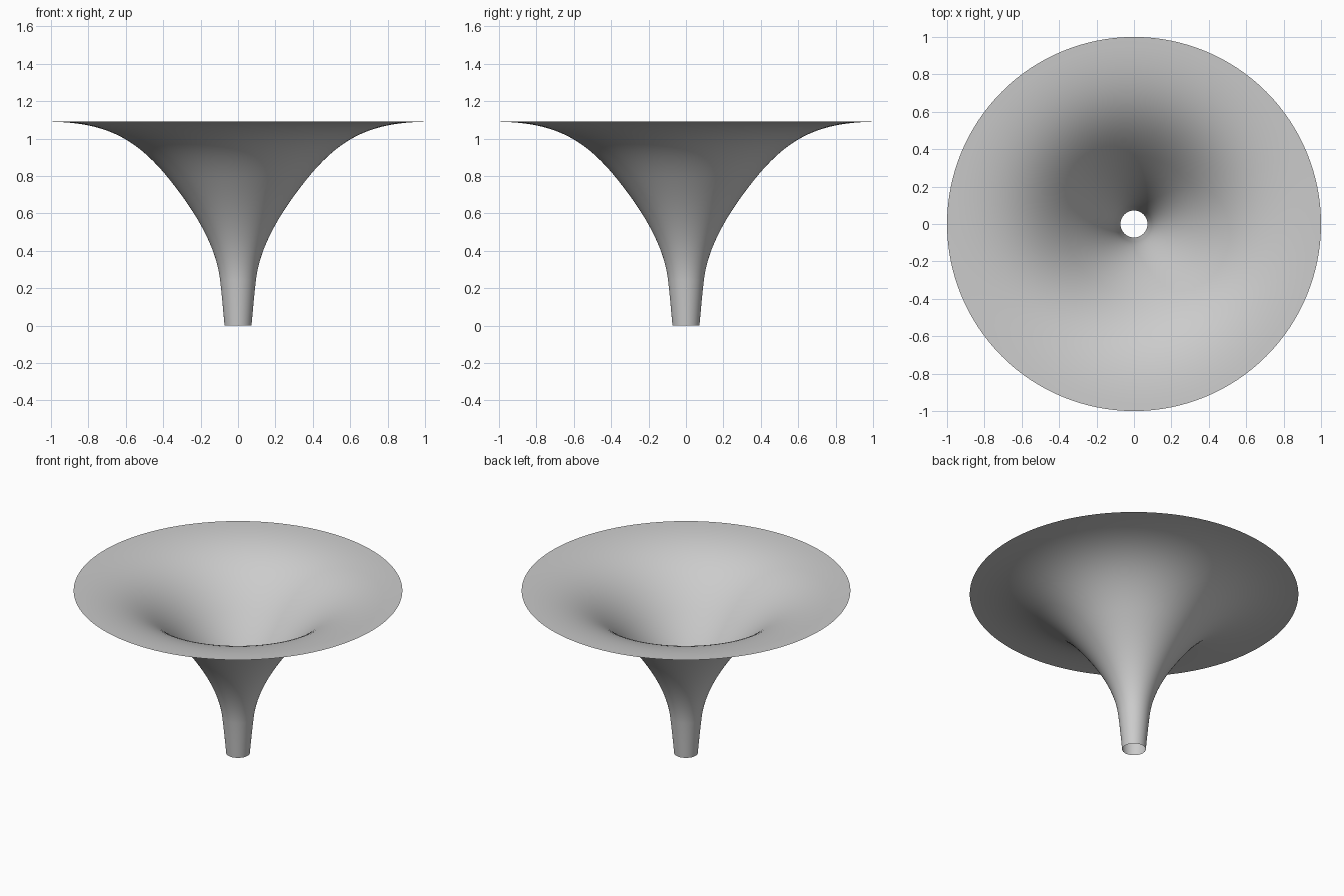
import bpy
import bmesh
import math
from mathutils import Vector
from mathutils.geometry import interpolate_bezier

if "Cube" in bpy.data.objects:
    bpy.data.objects.remove(bpy.data.objects["Cube"], do_unlink=True)

# Plain grey material
grey = bpy.data.materials.new("light_grey")
grey.use_nodes = True
colour = (0.6, 0.6, 0.6, 1)
grey.diffuse_color = colour
grey.node_tree.nodes["Principled BSDF"].inputs["Base Color"].default_value = colour

# Half profile (radius, height): tapered spout, flaring throat, flat bell lip
curves = [
    [(0.072, 0), (0.08, 0.09), (0.088, 0.18), (0.098, 0.26)],
    [(0.098, 0.26), (0.125, 0.45), (0.25, 0.64), (0.39, 0.81)],
    [(0.39, 0.81), (0.56, 1.01), (0.72, 1.085), (1, 1.09)],
]
profile = []
for handles in curves:
    points = interpolate_bezier(*[Vector((r, 0, z)) for r, z in handles], 17)
    profile += points if not profile else points[1:]

# Spin the profile into an open thin shell
bm = bmesh.new()
verts = [bm.verts.new(p) for p in profile]
edges = [bm.edges.new(pair) for pair in zip(verts, verts[1:])]
bmesh.ops.spin(bm, geom=verts + edges, cent=(0, 0, 0), axis=(0, 0, 1),
               angle=math.tau, steps=128, use_merge=True)
bmesh.ops.remove_doubles(bm, verts=bm.verts, dist=0.0001)
bmesh.ops.recalc_face_normals(bm, faces=bm.faces)

mesh = bpy.data.meshes.new("funnel")
bm.to_mesh(mesh)
bm.free()
mesh.materials.append(grey)
funnel = bpy.data.objects.new("funnel", mesh)
bpy.context.collection.objects.link(funnel)

# Smooth shading
bpy.context.view_layer.objects.active = funnel
funnel.select_set(True)
bpy.ops.object.shade_smooth_by_angle(angle=math.radians(40))
